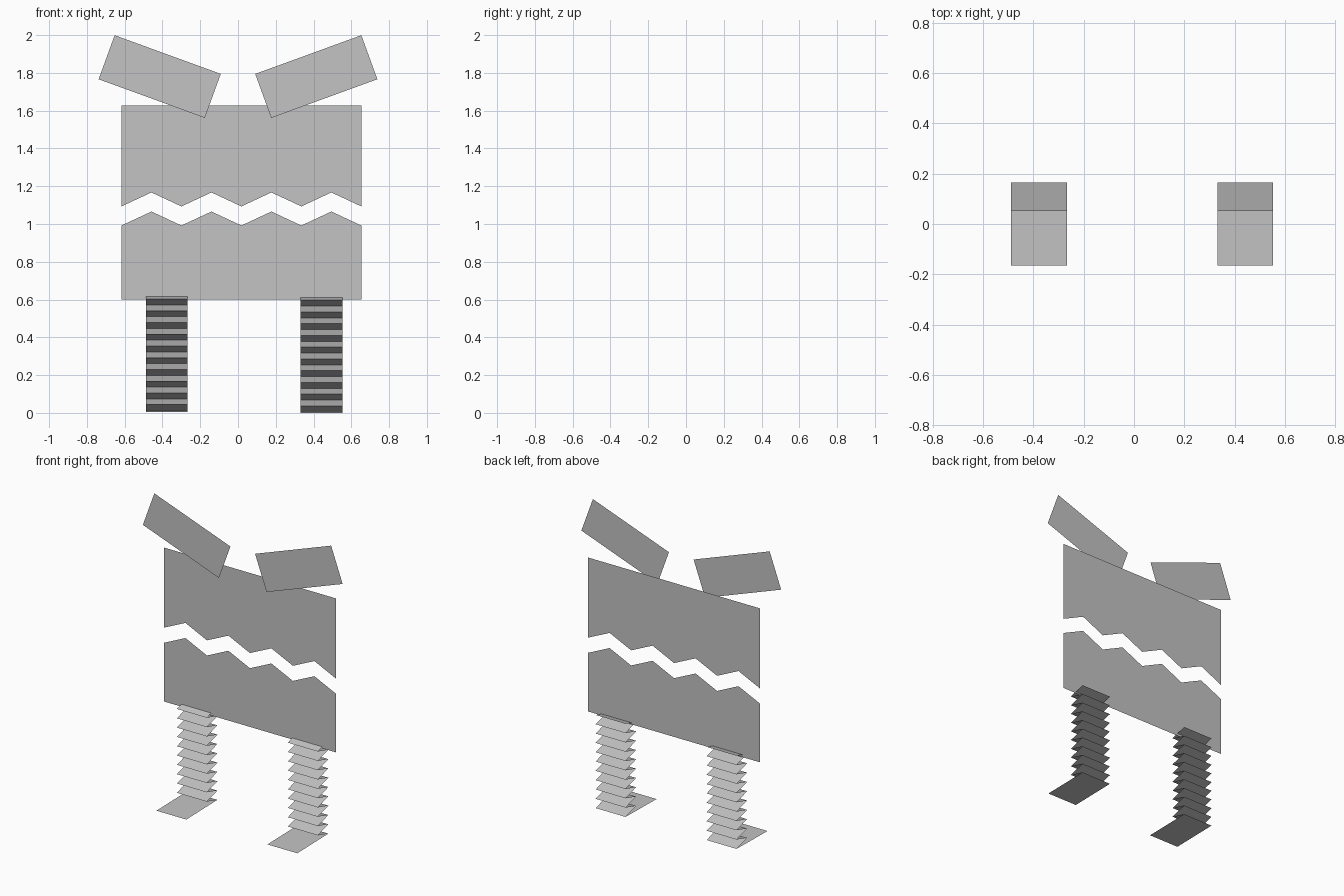
import bpy
import math

if "Cube" in bpy.data.objects:
    bpy.data.objects.remove(bpy.data.objects["Cube"])

grey = bpy.data.materials.new("light_grey")
grey.diffuse_color = (0.55, 0.55, 0.55, 1)
grey.use_nodes = True
grey.node_tree.nodes["Principled BSDF"].inputs["Base Color"].default_value = grey.diffuse_color


def sheet(name, verts, faces):
    """Thin paper-like part made of flat faces."""
    mesh = bpy.data.meshes.new(name)
    mesh.from_pydata(verts, [], faces)
    mesh.materials.append(grey)
    obj = bpy.data.objects.new(name, mesh)
    bpy.context.collection.objects.link(obj)
    return obj


# Body halves: wide panels whose facing edges are zigzag mouths
X0, X1, BODY_Y = -0.617, 0.653, 0.10


def body_panel(name, flat_z, low_z, high_z):
    step = (X1 - X0) / 8
    teeth = [(X0 + i * step, BODY_Y, high_z if i % 2 else low_z) for i in range(9)]
    outline = teeth + [(X1, BODY_Y, flat_z), (X0, BODY_Y, flat_z)]
    if flat_z < low_z:
        outline.reverse()
    sheet(name, outline, [tuple(range(len(outline)))])


body_panel("upper_body", 1.628, 1.093, 1.167)
body_panel("lower_body", 0.60, 0.992, 1.066)

# Ears: tilted rectangles, mirrored left and right
for name, side in (("left_ear", -1), ("right_ear", 1)):
    a = math.radians(20) * side
    corners = []
    for u, w in ((-0.299, -0.124), (0.299, -0.124), (0.299, 0.124), (-0.299, 0.124)):
        corners.append((side * 0.4145 + u * math.cos(a) - w * math.sin(a), 0.05,
                        1.7805 + u * math.sin(a) + w * math.cos(a)))
    sheet(name, corners, [(0, 1, 2, 3)])

# Legs: accordion-folded strips, each ending in a long flat foot
for name, x, dz in (("left_leg", -0.488, 0.0), ("right_leg", 0.332, -0.006)):
    path = [(0.052 if k % 2 else 0.164, 0.634 - 0.0311 * k + dz) for k in range(21)]
    path.append((-0.164, 0.006 + dz))
    verts = [(x + dx, y, z) for y, z in path for dx in (0, 0.221)]
    faces = [(2 * i, 2 * i + 1, 2 * i + 3, 2 * i + 2) for i in range(len(path) - 1)]
    sheet(name, verts, faces)
